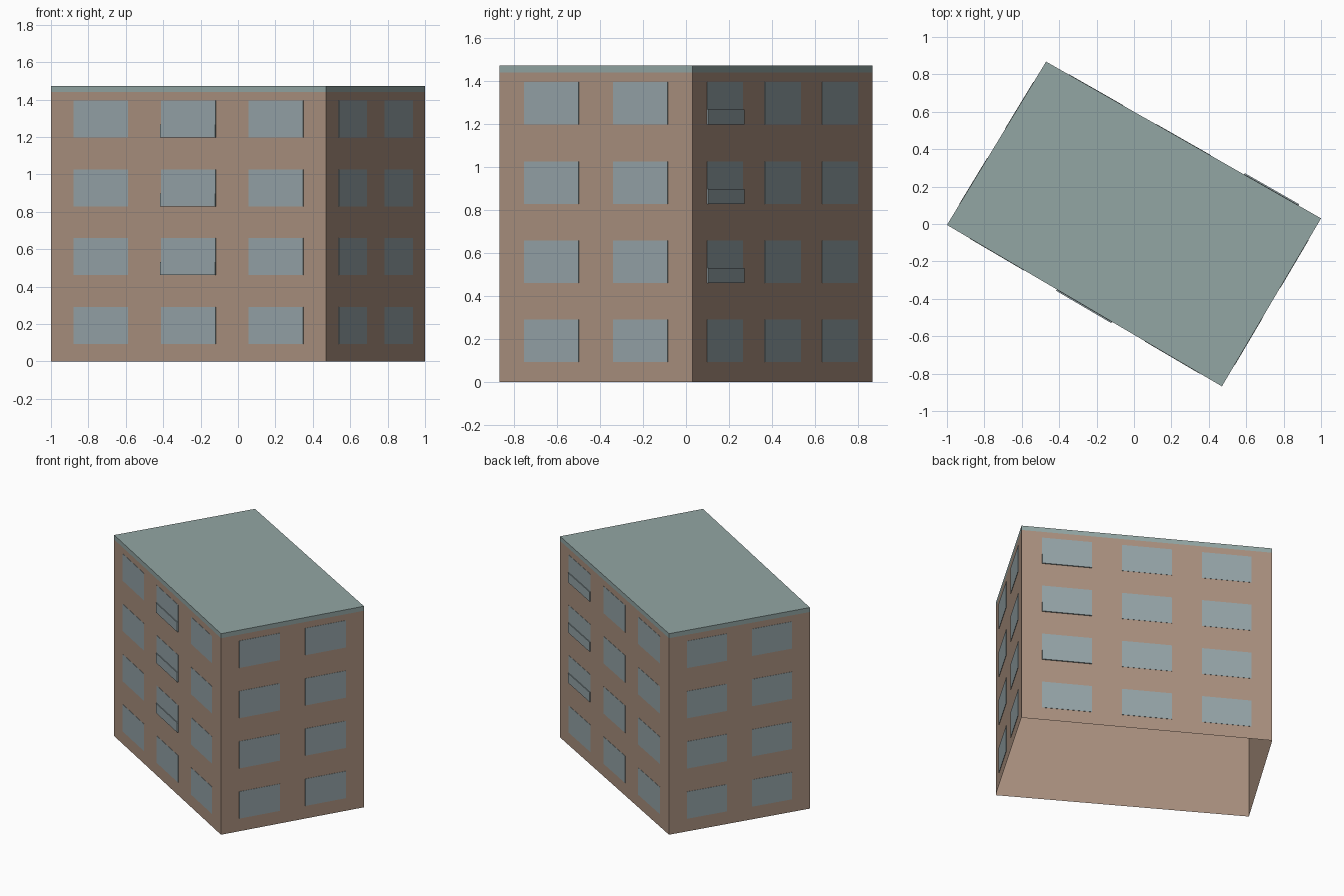
import bpy
from mathutils import Vector

cube = bpy.data.objects.get("Cube")
if cube:
    bpy.data.objects.remove(cube, do_unlink=True)


def material(name, color):
    mat = bpy.data.materials.new(name)
    mat.use_nodes = True
    mat.diffuse_color = (*color, 1)
    bsdf = mat.node_tree.nodes["Principled BSDF"]
    bsdf.inputs["Base Color"].default_value = (*color, 1)
    return mat


brick = material("warm_brown_wall", (0.40, 0.28, 0.21))
slate = material("grey_green_roof", (0.29, 0.38, 0.37))
glass = material("blue_grey_glass", (0.30, 0.37, 0.39))

# Footprint, counter-clockwise from the left corner
CORNERS = [Vector(p) for p in ((-1, -0.005, 0), (0.47, -0.868, 0),
                               (1, 0.03, 0), (-0.47, 0.868, 0))]
EAVES, TOP = 1.44, 1.473
ROWS = [0.093 + 0.368 * i for i in range(4)]
WINDOW_HEIGHT = 0.198
LONG_COLUMNS = [(0.082, 0.28), (0.4, 0.6), (0.72, 0.918)]
SHORT_COLUMNS = [(0.127, 0.411), (0.589, 0.873)]


def mesh_object(name, verts, faces, mat):
    mesh = bpy.data.meshes.new(name)
    mesh.from_pydata([tuple(v) for v in verts], [], faces)
    mesh.materials.append(mat)
    obj = bpy.data.objects.new(name, mesh)
    bpy.context.collection.objects.link(obj)
    return obj


def ring(name, low, high, mat, capped=False):
    verts = [c + Vector((0, 0, z)) for z in (low, high) for c in CORNERS]
    faces = [(i, (i + 1) % 4, (i + 1) % 4 + 4, i + 4) for i in range(4)]
    if capped:
        faces.append((4, 5, 6, 7))
    return mesh_object(name, verts, faces, mat)


def wall_plate(name, side, span, low, high, depth, mat):
    # Thin plate standing proud of one wall, open towards the wall
    start, end = CORNERS[side], CORNERS[(side + 1) % 4]
    along = end - start
    out = along.cross(Vector((0, 0, 1))).normalized()
    outline = [start + along * t + Vector((0, 0, z))
               for t, z in ((span[0], low), (span[1], low),
                            (span[1], high), (span[0], high))]
    verts = outline + [v + out * depth for v in outline]
    faces = [(i, (i + 1) % 4, (i + 1) % 4 + 4, i + 4) for i in range(4)]
    return mesh_object(name, verts, faces + [(4, 5, 6, 7)], mat)


# Open-bottomed shell and roof cap
ring("walls", 0, EAVES, brick)
ring("roof", EAVES, TOP, slate, capped=True)

# Windows on all four walls, shallow railings on one column of each long wall
RAILING_COLUMN = {0: 1, 2: 0}
for side, side_name in enumerate(("front", "left", "back", "right")):
    columns = SHORT_COLUMNS if side % 2 else LONG_COLUMNS
    for col, span in enumerate(columns):
        for row, z in enumerate(ROWS):
            tag = f"{side_name}_{row + 1}_{col + 1}"
            wall_plate("window_" + tag, side, span, z, z + WINDOW_HEIGHT,
                       0.002, glass)
            if row and RAILING_COLUMN.get(side) == col:
                wall_plate("railing_" + tag, side, span, z, z + 0.07,
                           0.008, glass)
